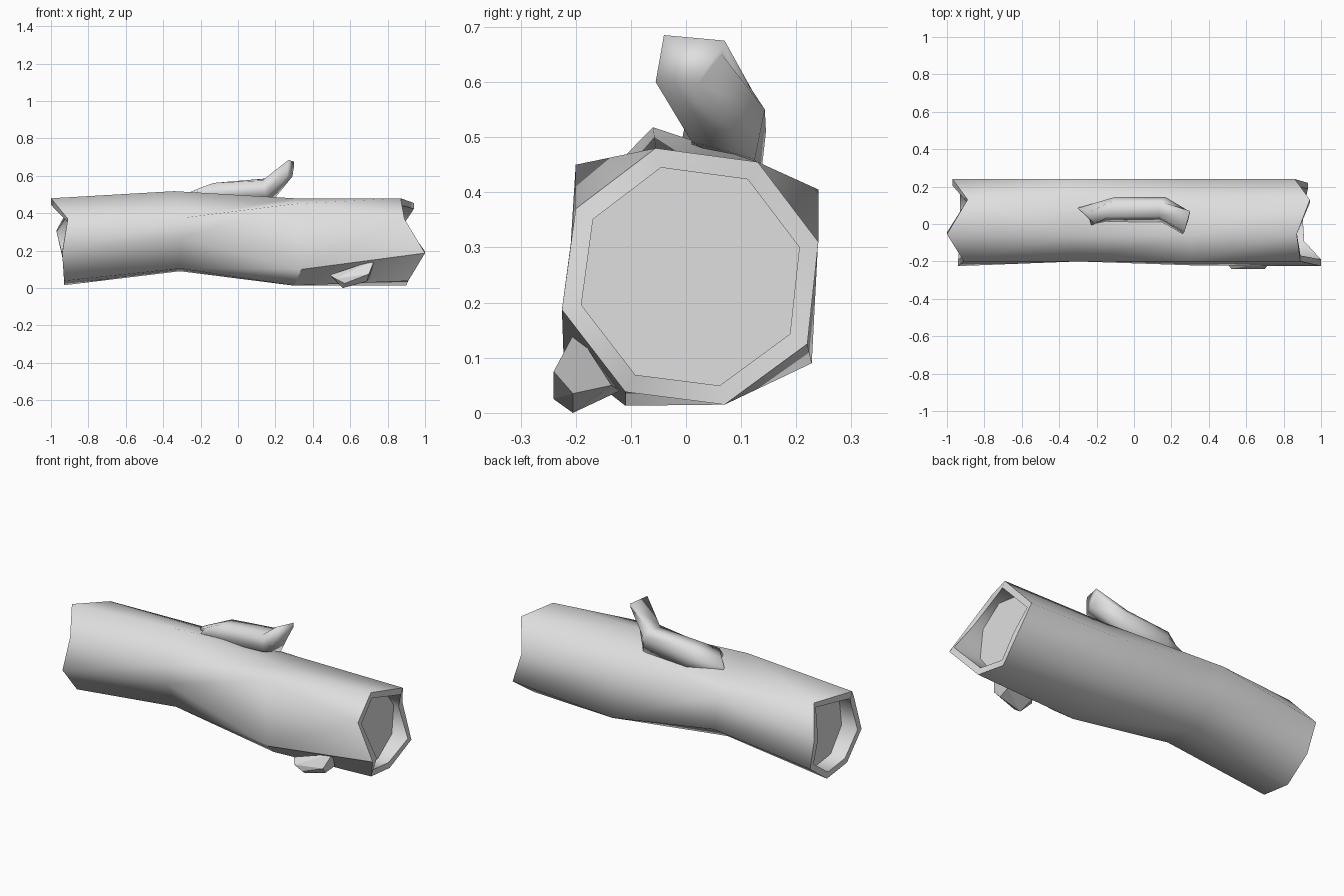
import bpy, bmesh

cube = bpy.data.objects.get("Cube")
if cube:
    bpy.data.objects.remove(cube, do_unlink=True)

bark = bpy.data.materials.new("pale_grey_wood")
bark.use_nodes = True
bark.diffuse_color = (0.74, 0.74, 0.74, 1)
bark.node_tree.nodes["Principled BSDF"].inputs["Base Color"].default_value = (0.74, 0.74, 0.74, 1)


def finish(bm, name):
    bmesh.ops.recalc_face_normals(bm, faces=bm.faces)
    mesh = bpy.data.meshes.new(name)
    bm.to_mesh(mesh)
    bm.free()
    mesh.materials.append(bark)
    bpy.context.collection.objects.link(bpy.data.objects.new(name, mesh))


def loft(name, rings, sharp_rings=(), flipped=(), flat=()):
    """Skin closed rings with smooth triangles and cap both ends.
    flipped and flat pick out panels by (ring, corner)."""
    bm = bmesh.new()
    loops = [[bm.verts.new(p) for p in ring] for ring in rings]
    n = len(loops[0])
    for r, (a, b) in enumerate(zip(loops, loops[1:])):
        for i in range(n):
            j = (i + 1) % n
            if (r, i) in flipped:
                tris = (a[i], a[j], b[i]), (a[j], b[j], b[i])
            else:
                tris = (a[i], a[j], b[j]), (a[i], b[j], b[i])
            for tri in tris:
                bm.faces.new(tri).smooth = True
    for cap in (loops[0], loops[-1]):
        bm.faces.new(cap).smooth = True
    # Crisp edges round the rims and round any flat panel
    for r in sharp_rings:
        for i in range(n):
            bm.edges.get((loops[r][i], loops[r][(i + 1) % n])).smooth = False
    for r, i in flat:
        j = (i + 1) % n
        border = [loops[r][i], loops[r][j], loops[r + 1][j], loops[r + 1][i]]
        for k in range(4):
            bm.edges.get((border[k - 1], border[k])).smooth = False
    finish(bm, name)


# Hollow log: octagon sections (y, z), running round from the top
END = [(-.055, .48), (.13, .455), (.24, .31), (.22, .125),
       (.07, .015), (-.11, .038), (-.225, .187), (-.2, .37)]
BEND = [(-.06, .518), (.14, .45), (.24, .405), (.22, .19),
        (.07, .09), (-.11, .105), (-.2, .27), (-.2, .375)]
KNEE = [(-.055, .48), (.13, .455), (.24, .32), (.228, .09),
        (.07, .015), (-.11, .013), (-.222, .1), (-.2, .45)]
# How far along the log each corner of a section sits; the ends are jagged
LEFT_X = [.87, .94, .86, .93, .9, .91, 1, .89]
KNEE_X = [.3, .3, .3, .3, .3, .3, .34, .3]
BEND_X = [-.34, -.32, -.37, -.33, -.31, -.31, -.3, -.3]
RIGHT_X = [-1, -.89, -.97, -.93, -.93, -.93, -.94, -.91]


def section(xs, shape, scale=1.0):
    return [(x, .01 + (y - .01) * scale, .245 + (z - .245) * scale)
            for x, (y, z) in zip(xs, shape)]


def hollow_end(xs, floor_x):
    return [section([floor_x] * 8, END, .85), section(xs, END, .85), section(xs, END)]


loft("hollow_log",
     hollow_end(RIGHT_X, -.84)
     + [section(BEND_X, BEND), section(KNEE_X, KNEE)]
     + hollow_end(LEFT_X, .83)[::-1],
     sharp_rings=(0, 1, 2, 5, 6, 7), flipped=[(2, 0), (3, 1)], flat=[(4, 5)])

# Branch stub: five-sided sections, from the lower front corner over the top
loft("branch", [
    [(-.24, -.01, .48), (-.21, 0, .533), (-.25, .06, .515), (-.3, .085, .48), (-.28, .1, .43)],
    [(-.15, .01, .48), (-.13, .04, .562), (-.12, .12, .562), (-.1, .145, .51), (-.1, .135, .42)],
    [(.15, .01, .492), (.13, .04, .575), (.14, .12, .585), (.17, .143, .55), (.18, .125, .46)],
    [(.26, -.055, .6), (.27, -.04, .685), (.3, .07, .675), (.3, .065, .65), (.29, .02, .595)],
])

# Broken root stub under the front
bm = bmesh.new()
for p in [(.49, -.2, .07), (.73, -.2, .15), (.7, -.24, .075), (.52, -.24, .05),
          (.57, -.24, .025), (.56, -.205, 0), (.69, -.205, .035), (.7, -.135, .05),
          (.55, -.12, .04)]:
    bm.verts.new(p)
bmesh.ops.convex_hull(bm, input=bm.verts)
finish(bm, "root_stub")
